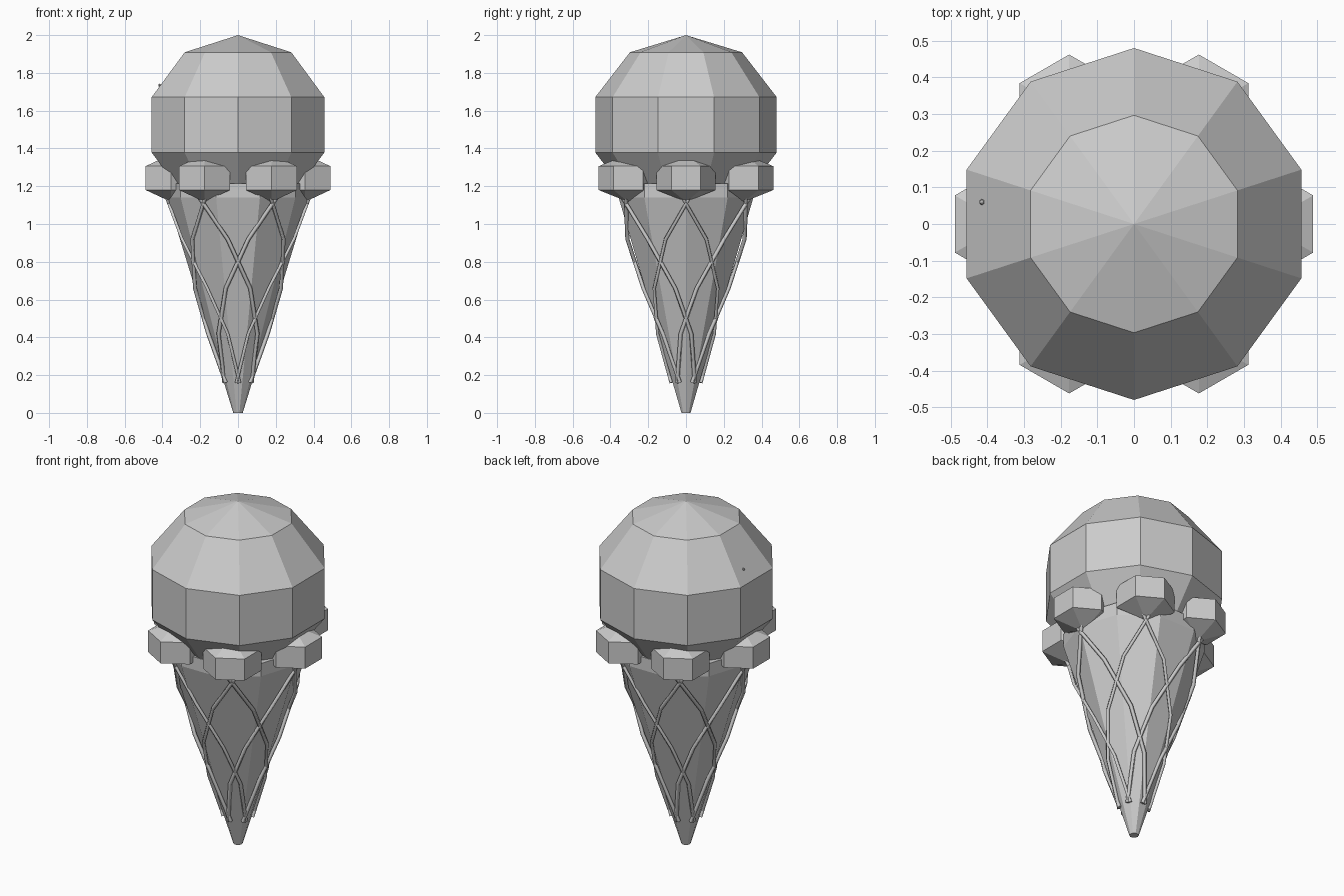
import bpy, bmesh
from math import radians, sin, cos, pi
from mathutils import Matrix, Vector

cube = bpy.data.objects.get("Cube")
if cube:
    bpy.data.objects.remove(cube, do_unlink=True)

grey = bpy.data.materials.new("plain grey")
grey.use_nodes = True
grey.diffuse_color = (0.6, 0.6, 0.6, 1)
grey.node_tree.nodes["Principled BSDF"].inputs["Base Color"].default_value = (0.6, 0.6, 0.6, 1)


def add_object(name, data):
    obj = bpy.data.objects.new(name, data)
    data.materials.append(grey)
    bpy.context.collection.objects.link(obj)
    return obj


def ball(name, sides, rings, radius, squash, centre, turn=0):
    bm = bmesh.new()
    bmesh.ops.create_uvsphere(bm, u_segments=sides, v_segments=rings, radius=radius)
    place = (Matrix.Translation(centre) @ Matrix.Rotation(turn, 4, "Z")
             @ Matrix.Diagonal((1, 1, squash, 1)))
    bm.transform(place)
    mesh = bpy.data.meshes.new(name)
    bm.to_mesh(mesh)
    bm.free()
    return add_object(name, mesh)


def turned(name, profile, sides, start):
    """Closed faceted solid from (radius, height) pairs."""
    bm = bmesh.new()
    loops = []
    for r, z in profile:
        angles = [start + 2 * pi * i / sides for i in range(sides)]
        loops.append([bm.verts.new((r * cos(a), r * sin(a), z)) for a in angles])
    for low, high in zip(loops, loops[1:]):
        for i in range(sides):
            j = (i + 1) % sides
            bm.faces.new((low[i], low[j], high[j], high[i]))
    bm.faces.new(loops[0][::-1])
    bm.faces.new(loops[-1])
    mesh = bpy.data.meshes.new(name)
    bm.to_mesh(mesh)
    bm.free()
    return add_object(name, mesh)


# Scoop and cone
ball("scoop", 10, 5, 0.505, 0.94, (0, 0, 1.525))
turned("cone", [(0.025, 0), (0.375, 1.14), (0.375, 1.215)], 10, 0)

# Ring of drips where the scoop meets the cone
for k in range(6):
    a = k * pi / 3
    ball(f"drip_{k + 1}", 6, 3, 0.18, 0.7, (0.354 * cos(a), 0.354 * sin(a), 1.243), a)

# Crossing lattice strands wound around the cone
lattice = bpy.data.curves.new("waffle_lattice", "CURVE")
lattice.dimensions = "3D"
lattice.bevel_depth = 0.011
lattice.bevel_resolution = 0
lattice.use_fill_caps = True
for k in range(6):
    for way in (-1, 1):
        strand = lattice.splines.new("POLY")
        strand.points.add(4)
        for point, z in zip(strand.points, (0.16, 0.42, 0.66, 0.92, 1.18)):
            a = radians(90 + 60 * k + way * 100 * (z - 0.82))
            r = 0.03 + 0.31 * z
            point.co = (r * cos(a), r * sin(a), z, 1)
add_object("waffle_lattice", lattice)

# Tips of two sprinkles just breaking the scoop surface
for k, spot in enumerate([(0.03, 0.41, 1.735), (-0.415, 0.06, 1.735)]):
    ball(f"sprinkle_{k + 1}", 6, 4, 0.008, 1, spot)
